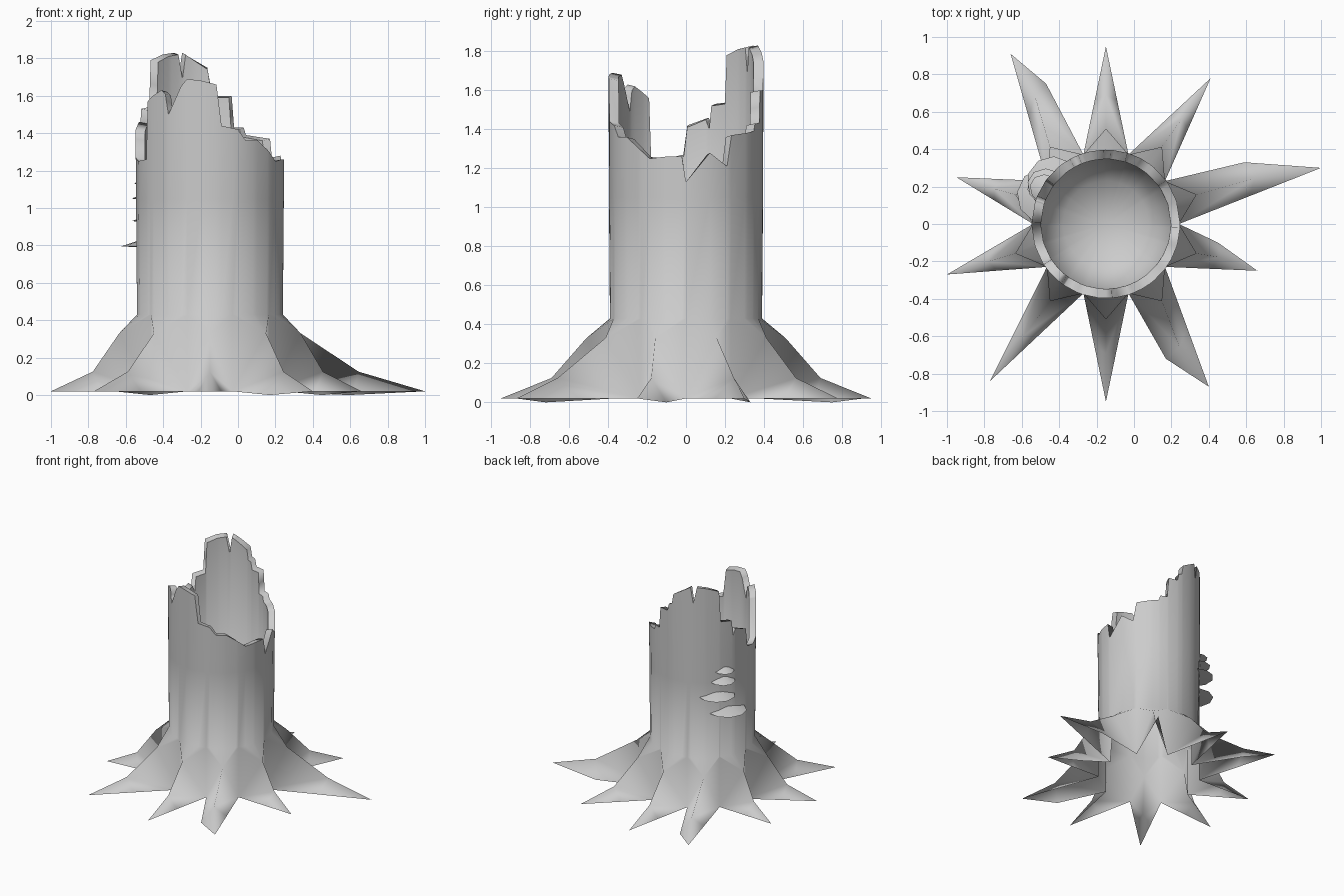
import bpy, bmesh
from math import sin, cos, radians
from mathutils import Vector

cube = bpy.data.objects.get("Cube")
if cube:
    bpy.data.objects.remove(cube, do_unlink=True)

# Single flat colour
GREY = (0.6, 0.6, 0.6, 1)
mat = bpy.data.materials.new("weathered_grey")
mat.use_nodes = True
mat.diffuse_color = GREY
mat.node_tree.nodes["Principled BSDF"].inputs["Base Color"].default_value = GREY

CX = -0.15      # trunk axis
R = 0.39        # trunk radius
COLLAR = 0.43   # height where roots meet the trunk


def polar(deg, r, z):
    a = radians(deg)
    return Vector((CX + r * cos(a), r * sin(a), z))


def collar_point(deg):
    return polar(deg, R, COLLAR)


def add_face(bm, *points):
    bm.faces.new([bm.verts.new(p) for p in points])


def finish(name, bm):
    bmesh.ops.remove_doubles(bm, verts=bm.verts, dist=0.0005)
    bmesh.ops.recalc_face_normals(bm, faces=bm.faces)
    for face in bm.faces:
        face.smooth = True
    mesh = bpy.data.meshes.new(name)
    bm.to_mesh(mesh)
    bm.free()
    mesh.materials.append(mat)
    obj = bpy.data.objects.new(name, mesh)
    bpy.context.collection.objects.link(obj)
    return obj


# Broken rim: angle around the trunk and height of the splintered edge
RIM = [(0, 1.13), (18, 1.28), (32, 1.21), (36, 1.37), (50, 1.38), (61, 1.39),
       (63, 1.43), (71, 1.43), (73, 1.6), (84, 1.6), (86, 1.66), (90, 1.67),
       (92, 1.75), (102, 1.79), (112, 1.83), (115, 1.7), (119, 1.83),
       (130, 1.82), (143, 1.79), (145, 1.54), (158, 1.53), (160, 1.41),
       (163, 1.46), (179, 1.42), (182, 1.27), (195, 1.25), (211, 1.26),
       (213, 1.57), (220, 1.6), (229, 1.63), (233, 1.61), (236, 1.5),
       (247, 1.65), (252, 1.69), (264, 1.68), (275, 1.66), (279, 1.44),
       (292, 1.42), (299, 1.36), (310, 1.36), (321, 1.31), (332, 1.25),
       (345, 1.26), (357, 1.26), (360, 1.13)]

# Add a column of the wall wherever a root crest or valley meets it
rim = dict(RIM)
for (a, za), (b, zb) in zip(RIM, RIM[1:]):
    for deg in range(0, 361, 18):
        if a < deg < b:
            rim[deg] = za + (zb - za) * (deg - a) / (b - a)
angles = sorted(rim)

# Hollow trunk: outer wall, rim lip, inner wall and bowl floor
bm = bmesh.new()
columns = []
for deg in angles[:-1]:
    top = rim[deg]
    pts = [collar_point(deg), polar(deg, R + 0.005, 1.05),
           polar(deg, R + 0.007, top), polar(deg, R - 0.043, top - 0.01),
           polar(deg, R - 0.045, 0.85), polar(deg, R - 0.16, 0.7)]
    columns.append([bm.verts.new(p) for p in pts])
floor = bm.verts.new((CX, 0, 0.65))
for a, b in zip(columns, columns[1:] + columns[:1]):
    for i in range(len(a) - 1):
        bm.faces.new((a[i], b[i], b[i + 1], a[i + 1]))
    bm.faces.new((a[-1], b[-1], floor))
    # Crisp edges along the lip
    for i in (2, 3):
        bm.edges.get((a[i], b[i])).smooth = False

# Roots: centre angle, tip x and y, optional elbow (side, x, y)
ROOTS = [(18, 1.0, 0.3, (1, 0.59, 0.33)), (54, 0.41, 0.78, None),
         (90, -0.15, 0.95, None), (126, -0.66, 0.91, (-1, -0.47, 0.75)),
         (162, -0.95, 0.25, None), (198, -1.0, -0.27, None),
         (234, -0.77, -0.84, None), (270, -0.15, -0.95, None),
         (306, 0.4, -0.87, (-1, 0.17, -0.72)),
         (342, 0.66, -0.25, (1, 0.45, -0.1))]

# Open-bottomed root flare, joined to the trunk wall
for deg, tx, ty, elbow in ROOTS:
    tip = Vector((tx, ty, 0.02))
    valley = {s: polar(deg + 18 * s, R, 0.02) for s in (-1, 1)}
    mid = {s: valley[s].lerp(tip, 0.5) for s in (-1, 1)}
    if elbow:
        mid[elbow[0]] = Vector((elbow[1], elbow[2], 0.0))
    shoulder = polar(deg, 0.51, 0.33)
    knee = mid[-1].lerp(mid[1], 0.5).lerp(tip, 0.1)
    knee.z = 0.125
    arc = [d for d in angles if deg - 18 <= d <= deg + 18]
    for a, b in zip(arc, arc[1:]):
        add_face(bm, collar_point(a), collar_point(b), shoulder)
    for s in (-1, 1):
        add_face(bm, collar_point(deg + 18 * s), shoulder, valley[s])
        add_face(bm, valley[s], shoulder, knee)
        add_face(bm, valley[s], knee, mid[s])
        add_face(bm, mid[s], knee, tip)
finish("hollow_trunk_with_roots", bm)

# Shelf fungi: angle, rim height, half width, reach
SHELVES = [(155, 0.795, 0.15, 0.12), (142, 0.93, 0.14, 0.11),
           (148, 1.05, 0.1, 0.09), (150, 1.13, 0.08, 0.07)]
for n, (deg, z, half, reach) in enumerate(SHELVES, 1):
    bm = bmesh.new()
    out = polar(deg, 1, 0) - polar(deg, 0, 0)
    side = Vector((-out.y, out.x, 0))
    base = polar(deg, R - 0.03, z)
    ring = [base + side * half * cos(radians(t)) + out * (reach + 0.03) * sin(radians(t))
            for t in range(0, 181, 36)]
    up = base + Vector((0, 0, 0.05))
    down = base - Vector((0, 0, 0.008))
    for a, b in zip(ring, ring[1:]):
        add_face(bm, up, a, b)
        add_face(bm, down, b, a)
    fungus = finish(f"shelf_fungus_{n}", bm)
    bpy.ops.object.select_all(action='DESELECT')
    fungus.select_set(True)
    bpy.context.view_layer.objects.active = fungus
    bpy.ops.object.shade_smooth_by_angle(angle=radians(30))
